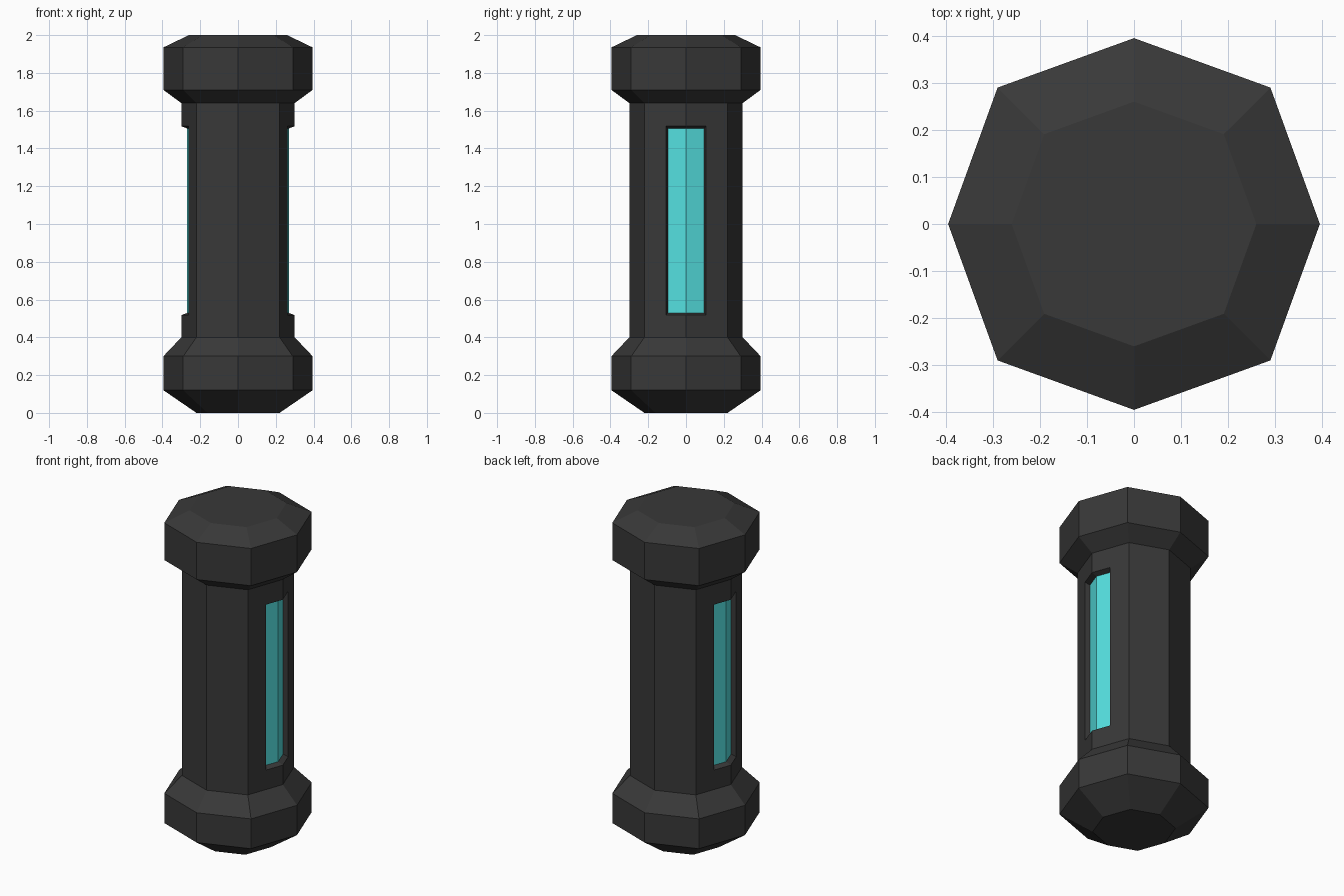
import bpy, bmesh, math

if "Cube" in bpy.data.objects:
    bpy.data.objects.remove(bpy.data.objects["Cube"])

def material(name, rgb):
    m = bpy.data.materials.new(name)
    m.diffuse_color = (*rgb, 1)
    m.use_nodes = True
    m.node_tree.nodes["Principled BSDF"].inputs["Base Color"].default_value = m.diffuse_color
    return m

dark = material("dark_metal", (0.04, 0.04, 0.04))
cyan = material("cyan_glass", (0.09, 0.75, 0.75))

def finish(name, bm, mat=None):
    bmesh.ops.recalc_face_normals(bm, faces=bm.faces)
    me = bpy.data.meshes.new(name)
    bm.to_mesh(me)
    bm.free()
    ob = bpy.data.objects.new(name, me)
    bpy.context.collection.objects.link(ob)
    if mat:
        me.materials.append(mat)
    return ob

# Octagonal body: (radius, height) profile, diagonal corners slightly further out
profile = [(0.22, 0), (0.395, 0.12), (0.395, 0.30), (0.30, 0.40),
           (0.30, 1.64), (0.395, 1.71), (0.395, 1.935), (0.26, 2.0)]
bm = bmesh.new()
rings = []
for r, z in profile:
    ring = []
    for i in range(8):
        a = i * math.pi / 4
        s = r * (1.038 if i % 2 else 1.0)
        ring.append(bm.verts.new((s * math.cos(a), s * math.sin(a), z)))
    rings.append(ring)
for lo, hi in zip(rings, rings[1:]):
    for i in range(8):
        j = (i + 1) % 8
        bm.faces.new((lo[i], lo[j], hi[j], hi[i]))
bm.faces.new(rings[0][::-1])
bm.faces.new(rings[-1])
body = finish("canister_body", bm, dark)

SLOPE = 0.364  # how far the shaft faces fall back per unit of y

def chevron(bm, side, x, half, z0, z1):
    """Two-face sheet folded along the shaft's corner edge."""
    cols = [[bm.verts.new((side * (x - abs(y) * SLOPE), y, z)) for z in (z0, z1)]
            for y in (-half, 0, half)]
    for a, b in zip(cols, cols[1:]):
        bm.faces.new((a[0], b[0], b[1], a[1]))
    return [cols[0][0], cols[1][0], cols[2][0], cols[2][1], cols[1][1], cols[0][1]]

for side, label in ((1, "right"), (-1, "left")):
    # Tapered recess cutter
    bm = bmesh.new()
    inner = chevron(bm, side, 0.267, 0.096, 0.53, 1.505)
    outer = chevron(bm, side, 0.335, 0.116, 0.504, 1.531)
    for i in range(6):
        j = (i + 1) % 6
        bm.faces.new((inner[i], inner[j], outer[j], outer[i]))
    cutter = finish(label + "_window_cutter", bm, dark)
    cutter.hide_render = True
    mod = body.modifiers.new("recess", 'BOOLEAN')
    mod.object = cutter
    mod.operation = 'DIFFERENCE'
    mod.solver = 'EXACT'
    bpy.context.view_layer.objects.active = body
    bpy.ops.object.modifier_apply(modifier=mod.name)
    bpy.data.objects.remove(cutter)

    # Glowing window panel on the recess floor
    bm = bmesh.new()
    chevron(bm, side, 0.269, 0.096, 0.53, 1.505)
    panel = finish(label + "_window", bm, cyan)
    # Face the open sheet outwards
    if panel.data.polygons[0].normal.x * side < 0:
        panel.data.flip_normals()
